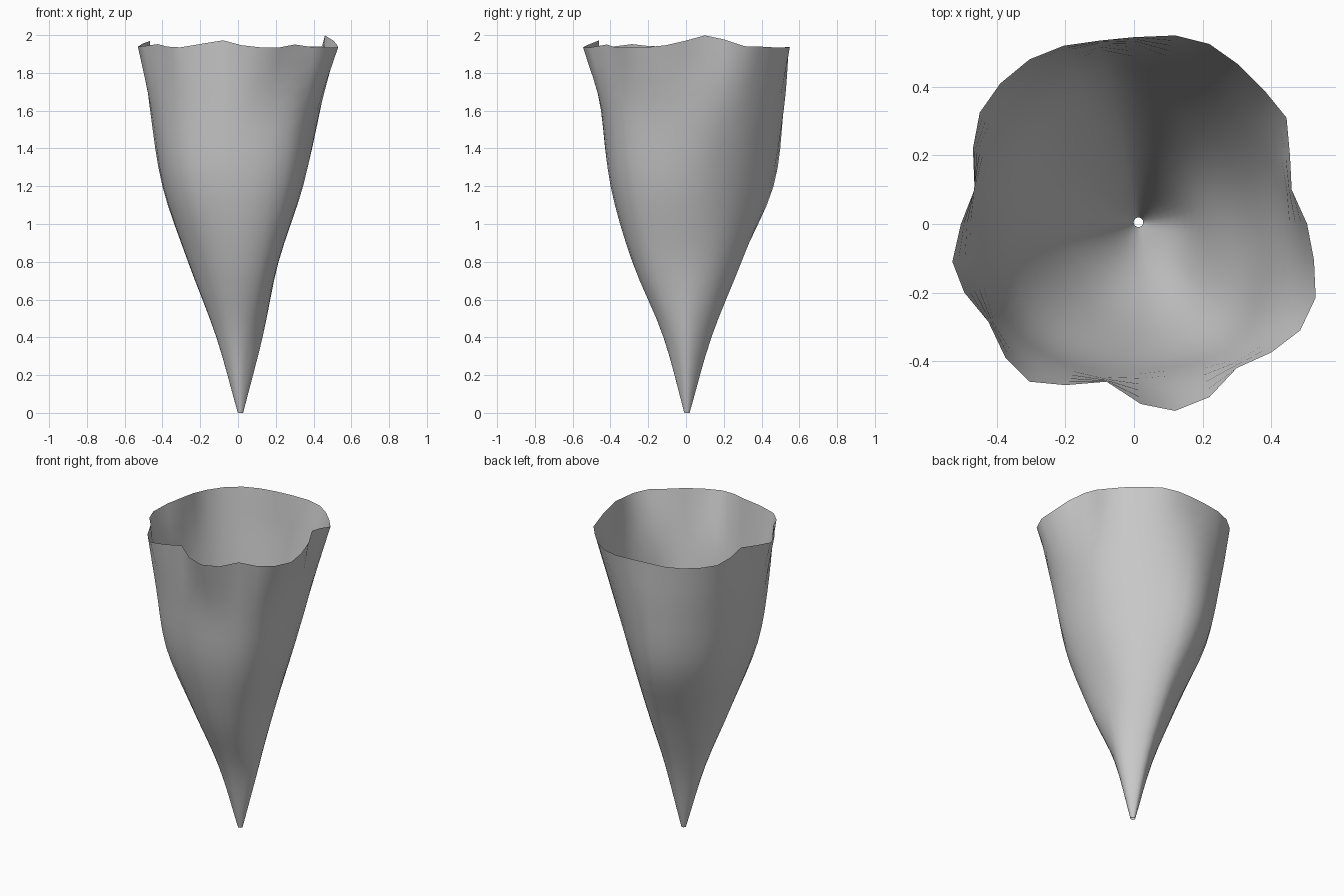
import bpy, bmesh, math
from mathutils import Vector

cube = bpy.data.objects.get("Cube")
if cube:
    bpy.data.objects.remove(cube)

AXIS = Vector((0.013, 0.005))
TIP_RADIUS = 0.014
STEP = 0.4       # height between the measured sections
SUBSTEPS = 4     # rings per section

# Wavy rim outline, counter-clockwise
RIM = [(.46, .1), (.455, .2), (.445, .31), (.38, .39), (.305, .465), (.22, .525),
       (.12, .55), (0, .545), (-.1, .535), (-.205, .52), (-.305, .48), (-.39, .41),
       (-.45, .325), (-.47, .22), (-.465, .1), (-.505, 0), (-.53, -.11), (-.495, -.2),
       (-.425, -.285), (-.375, -.39), (-.305, -.46), (-.2, -.47), (-.08, -.46),
       (.02, -.525), (.12, -.545), (.22, -.505), (.3, -.42), (.4, -.375),
       (.485, -.31), (.53, -.215), (.525, -.105), (.505, 0)]

# Half-widths of the wall in eight directions, from +x counter-clockwise
SECTIONS = [(.13, .122, .135, .11, .115, .115, .12, .115),
            (.215, .24, .3, .26, .265, .277, .285, .275),
            (.345, .35, .47, .435, .4, .43, .4, .41),
            (.435, .455, .52, .515, .465, .492, .45, .485)]


def cubic(a, b, c, d, t):
    """Smooth interpolation from b to c."""
    return b + t * ((c - a) + t * ((2*a - 5*b + 4*c - d) + t * (3*(b - c) + d - a))) / 2


def half_width(section, angle):
    f = (angle / math.tau * 8) % 8
    i = int(f)
    return cubic(*(section[(i + k) % 8] for k in (-1, 0, 1, 2)), f - i)


def wall_radius(section, angle):
    """Distance from the axis to the convex section along a ray."""
    best = 10
    for k in range(-30, 31):
        a = angle + k * math.pi / 72
        reach = half_width(section, a) - AXIS.dot((math.cos(a), math.sin(a)))
        best = min(best, reach / math.cos(a - angle))
    return best


def rim_height(p):
    # The rim rises where it folds inward, most of all at the +x side
    rise = 0.8 if p.x > 0.1 and p.y > -0.2 else 0.45
    return 1.935 + rise * max(0, 0.55 - p.length)


# Lofted cone wall, one column under each rim point
bm = bmesh.new()
columns = []
for point in RIM:
    p = Vector(point)
    ray = p - AXIS
    angle = math.atan2(ray.y, ray.x)
    radii = [TIP_RADIUS] + [wall_radius(s, angle) for s in SECTIONS] + [ray.length]
    heights = [STEP * i for i in range(len(radii) - 1)] + [rim_height(p)]
    keys = [Vector((r, z)) for r, z in zip(radii, heights)]
    keys = [2 * keys[0] - keys[1]] + keys + [2 * keys[-1] - keys[-2]]
    path = [cubic(*keys[i:i + 4], s / SUBSTEPS)
            for i in range(len(radii) - 1) for s in range(SUBSTEPS)] + [keys[-2]]
    d = ray.normalized()
    columns.append([bm.verts.new((AXIS.x + d.x * k.x, AXIS.y + d.y * k.x, k.y)) for k in path])

for i, left in enumerate(columns):
    right = columns[(i + 1) % len(columns)]
    for j in range(len(left) - 1):
        bm.faces.new((left[j], right[j], right[j + 1], left[j + 1])).smooth = True

mesh = bpy.data.meshes.new("cone_wall")
bm.to_mesh(mesh)
bm.free()
cone = bpy.data.objects.new("cone_wall", mesh)
bpy.context.collection.objects.link(cone)

# Plain grey finish
grey = bpy.data.materials.new("plain_grey")
grey.use_nodes = True
grey.diffuse_color = (0.6, 0.6, 0.6, 1)
grey.node_tree.nodes["Principled BSDF"].inputs["Base Color"].default_value = (0.6, 0.6, 0.6, 1)
mesh.materials.append(grey)
